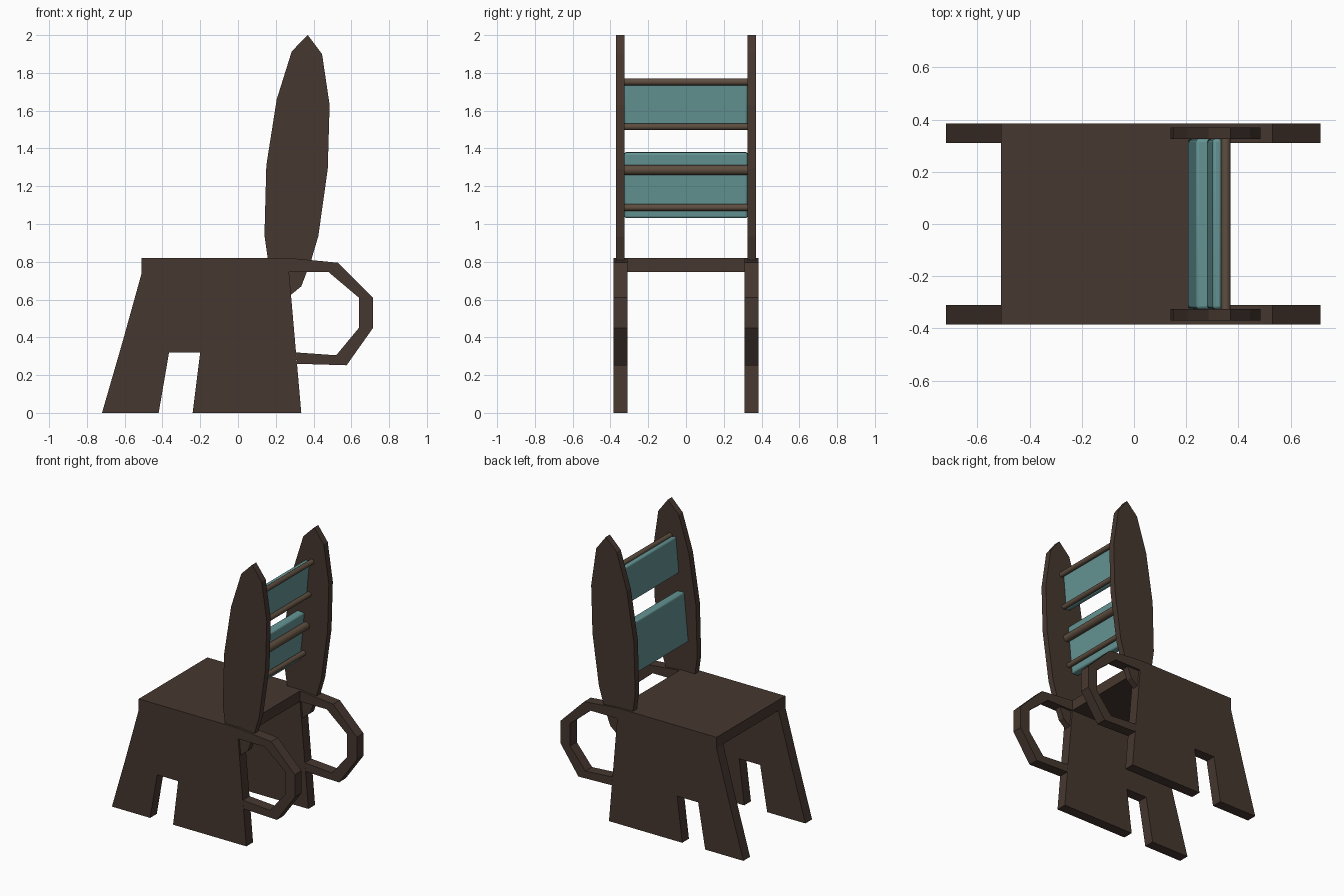
import bpy, bmesh, math

if "Cube" in bpy.data.objects:
    bpy.data.objects.remove(bpy.data.objects["Cube"])

def material(name, rgb):
    m = bpy.data.materials.new(name)
    m.diffuse_color = (*rgb, 1)
    m.use_nodes = True
    m.node_tree.nodes["Principled BSDF"].inputs["Base Color"].default_value = m.diffuse_color
    return m

WOOD = material("dark_wood", (0.062, 0.039, 0.029))
ROD = material("rod_wood", (0.11, 0.075, 0.05))
TEAL = material("teal_fabric", (0.13, 0.30, 0.30))

def slab(name, profile, y0, y1, mat):
    """Extrude an x-z profile from y0 to y1."""
    bm = bmesh.new()
    face = bm.faces.new([bm.verts.new((x, y0, z)) for x, z in profile])
    ext = bmesh.ops.extrude_face_region(bm, geom=[face])
    verts = [v for v in ext["geom"] if isinstance(v, bmesh.types.BMVert)]
    bmesh.ops.translate(bm, verts=verts, vec=(0, y1 - y0, 0))
    bmesh.ops.recalc_face_normals(bm, faces=bm.faces)
    me = bpy.data.meshes.new(name)
    bm.to_mesh(me)
    bm.free()
    ob = bpy.data.objects.new(name, me)
    bpy.context.collection.objects.link(ob)
    me.materials.append(mat)
    return ob

def smooth(ob):
    bpy.ops.object.select_all(action='DESELECT')
    ob.select_set(True)
    bpy.context.view_layer.objects.active = ob
    bpy.ops.object.shade_smooth_by_angle(angle=math.radians(35))

LEGS = [(-0.51, 0.82), (-0.51, 0.74), (-0.61, 0.38), (-0.72, 0), (-0.42, 0),
        (-0.365, 0.32), (-0.2, 0.32), (-0.24, 0), (0.335, 0),
        (0.27, 0.745), (0.27, 0.82)]
LOOP = [(0.27, 0.82), (0.53, 0.795), (0.715, 0.61), (0.715, 0.45),
        (0.575, 0.252), (0.313, 0.26), (0.307, 0.32), (0.52, 0.305),
        (0.64, 0.45), (0.64, 0.61), (0.48, 0.745), (0.27, 0.745)]
POST = [(0.37, 2.0), (0.285, 1.915), (0.205, 1.66), (0.15, 1.31), (0.14, 0.94),
        (0.16, 0.80), (0.21, 0.68), (0.28, 0.625), (0.335, 0.67), (0.385, 0.80),
        (0.425, 0.935), (0.475, 1.29), (0.485, 1.63), (0.445, 1.9)]

# Side panels with legs, rear loops and leaf-shaped back posts
for side, s in (("front", -1), ("back", 1)):
    slab(f"leg_panel_{side}", LEGS, s * 0.31, s * 0.385, WOOD)
    slab(f"rear_loop_{side}", LOOP, s * 0.31, s * 0.385, WOOD)
    slab(f"back_post_{side}", POST, s * 0.325, s * 0.37, WOOD)

# Seat board
slab("seat", [(-0.51, 0.745), (0.27, 0.745), (0.27, 0.82), (-0.51, 0.82)],
     -0.31, 0.31, WOOD)

# Leaning back cushions: bottom front x, bottom z, top front x, top z, depth
for name, x0, z0, x1, z1, d in (("lower_cushion", 0.205, 1.035, 0.238, 1.382, 0.06),
                                ("upper_cushion", 0.279, 1.503, 0.302, 1.758, 0.036)):
    ob = slab(name, [(x0, z0), (x0 + d, z0 - 0.005), (x1 + d, z1 - 0.005), (x1, z1)],
              -0.326, 0.326, TEAL)
    bev = ob.modifiers.new("soft_edges", 'BEVEL')
    bev.width, bev.segments = 0.012, 3
    smooth(ob)

# Cross rods behind the cushions
for i, (x, z, r) in enumerate(((0.352, 1.752, 0.018), (0.33, 1.515, 0.018),
                               (0.306, 1.286, 0.027), (0.287, 1.087, 0.018))):
    bpy.ops.mesh.primitive_cylinder_add(vertices=24, radius=r, depth=0.66,
                                        location=(x, 0, z),
                                        rotation=(math.pi / 2, 0, 0))
    rod = bpy.context.object
    rod.name = f"back_rod_{i + 1}"
    rod.data.materials.append(ROD)
    smooth(rod)
